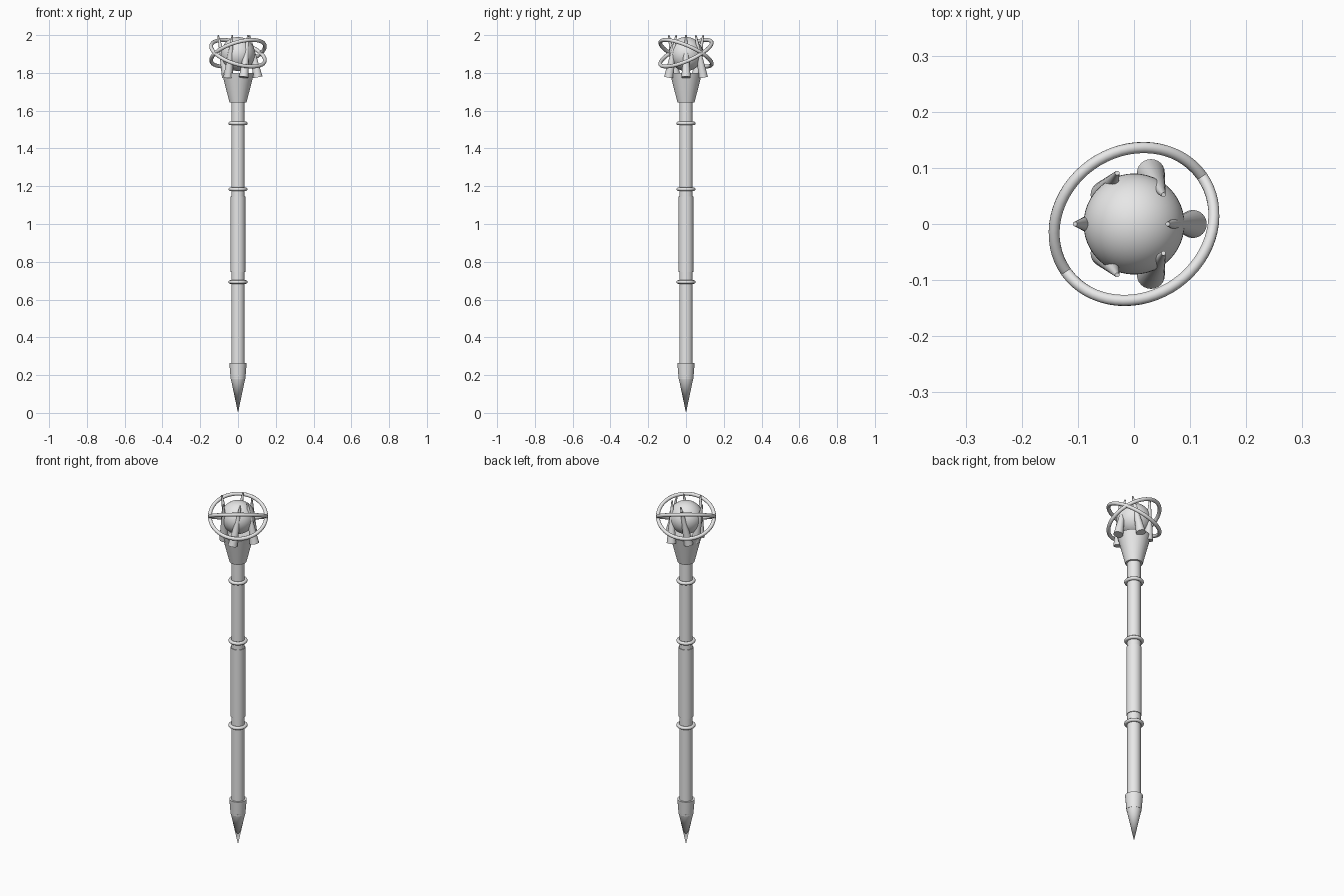
import bpy, math
from mathutils import Vector

if "Cube" in bpy.data.objects:
    bpy.data.objects.remove(bpy.data.objects["Cube"])

grey = bpy.data.materials.new("plain_grey")
grey.diffuse_color = (0.8, 0.8, 0.8, 1)
grey.use_nodes = True
grey.node_tree.nodes["Principled BSDF"].inputs["Base Color"].default_value = grey.diffuse_color


def finish(name):
    ob = bpy.context.object
    ob.name = name
    ob.data.materials.append(grey)
    bpy.ops.object.shade_smooth_by_angle(angle=math.radians(40))
    return ob


def taper(name, z0, r0, z1, r1, sides=32):
    """Upright cone or cylinder from z0 to z1."""
    bpy.ops.mesh.primitive_cone_add(vertices=sides, radius1=r0, radius2=r1,
                                    depth=z1 - z0, location=(0, 0, (z0 + z1) / 2))
    return finish(name)


def hoop(name, z, major, minor, rot=(0, 0, 0)):
    bpy.ops.mesh.primitive_torus_add(location=(0, 0, z), rotation=rot,
                                     major_radius=major, minor_radius=minor,
                                     major_segments=64, minor_segments=12)
    return finish(name)


# Pointed foot and its collar
taper("foot_spike", 0.0, 0.0, 0.19, 0.04)
taper("foot_collar", 0.18, 0.039, 0.265, 0.046)

# Shaft with thicker grip
taper("shaft", 0.25, 0.035, 1.66, 0.035)
taper("grip", 0.745, 0.039, 1.145, 0.039)

# Bands round the shaft
for i, z in enumerate((0.693, 1.184, 1.533)):
    hoop(f"shaft_band_{i + 1}", z, 0.041, 0.0095)

# Flared head cup and orb
taper("head_cup", 1.643, 0.045, 1.80, 0.085)
bpy.ops.mesh.primitive_uv_sphere_add(segments=48, ring_count=24, radius=0.09,
                                     location=(0, 0, 1.90))
finish("orb")

# Two crossing tilted hoops round the orb
for i, s in enumerate((1, -1)):
    hoop(f"orbit_hoop_{i + 1}", 1.904, 0.148, 0.01, (0.4 * s, 0.3 * s, 0))

# Six tapered prongs; the lean direction turns twice as fast as the position
for i in range(6):
    a = i * math.pi / 3
    lean = math.pi + 2 * a
    axis = Vector((math.sin(0.2) * math.cos(lean),
                   math.sin(0.2) * math.sin(lean), math.cos(0.2)))
    bpy.ops.mesh.primitive_cone_add(
        vertices=24, radius1=0.025, radius2=0.004, depth=0.227,
        location=(0.0825 * math.cos(a), 0.0825 * math.sin(a), 1.888),
        rotation=axis.to_track_quat('Z', 'Y').to_euler())
    finish(f"prong_{i + 1}")
